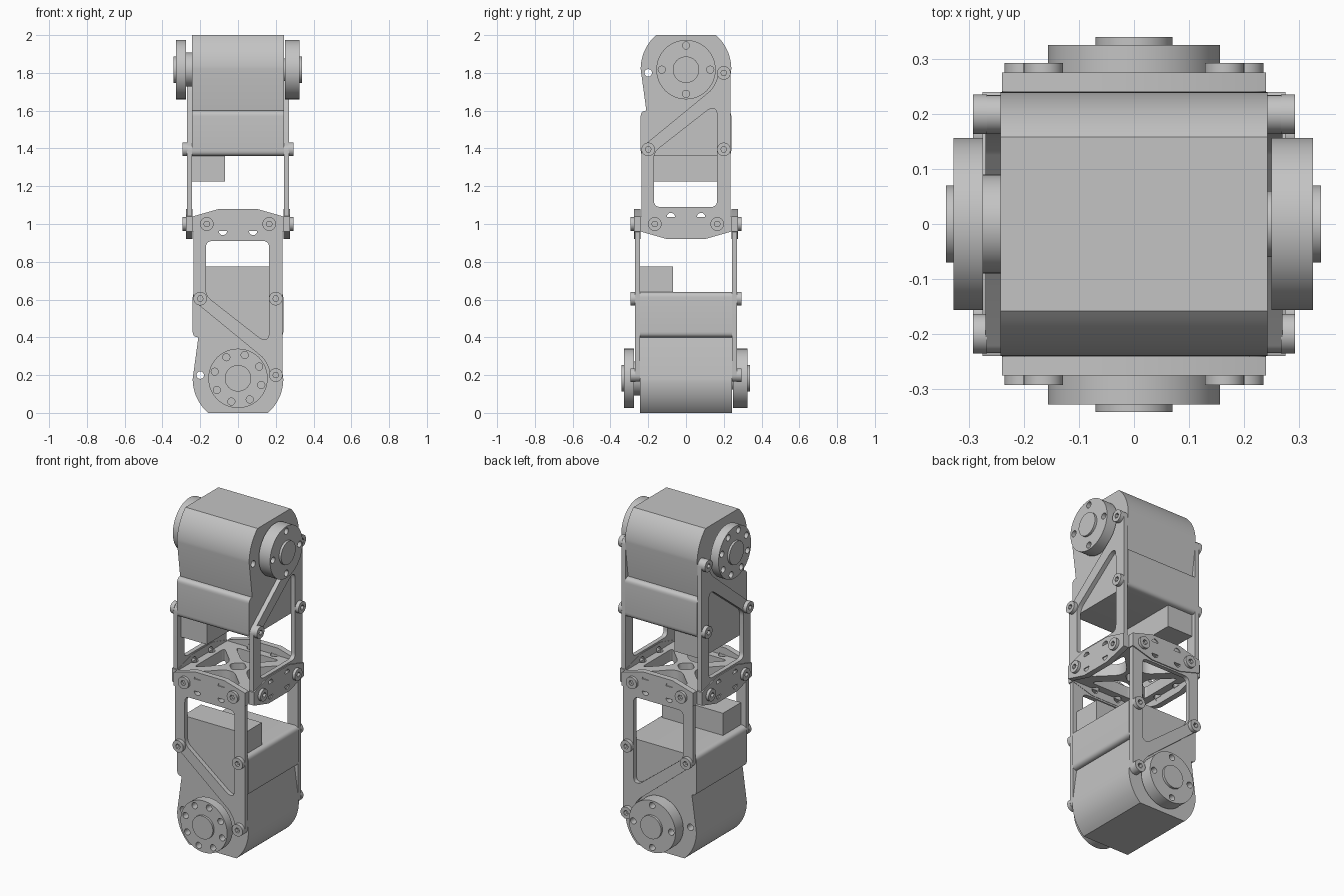
import bpy, bmesh
from math import sin, cos, radians, asin, degrees
from mathutils import Vector, Matrix

cube = bpy.data.objects.get("Cube")
if cube:
    bpy.data.objects.remove(cube, do_unlink=True)

grey = bpy.data.materials.new("light_grey")
grey.use_nodes = True
grey.diffuse_color = (0.55, 0.55, 0.55, 1)
grey.node_tree.nodes["Principled BSDF"].inputs["Base Color"].default_value = grey.diffuse_color


def arc(cx, cy, r, a0, a1, n=12):
    steps = [radians(a0 + (a1 - a0) * i / n) for i in range(n + 1)]
    return [(cx + r * cos(a), cy + r * sin(a)) for a in steps]


def circle(cx, cy, r, n=32):
    return arc(cx, cy, r, 0, 360, n)[:-1]


def rounded(points, r, n=6):
    """Soften every corner of a polygon."""
    out = []
    for i, p in enumerate(points):
        p, a, b = Vector(p), Vector(points[i - 1]), Vector(points[(i + 1) % len(points)])
        s = p + (a - p).normalized() * min(r, (a - p).length * 0.45)
        e = p + (b - p).normalized() * min(r, (b - p).length * 0.45)
        for k in range(n + 1):
            t = k / n
            out.append(tuple(s * (1 - t) ** 2 + p * 2 * t * (1 - t) + e * t * t))
    return out


def slab(name, loops, near, far, frame):
    """Extrude an outline with holes from near to far along the frame's depth."""
    curve = bpy.data.curves.new(name, "CURVE")
    curve.dimensions = "2D"
    curve.fill_mode = "BOTH"
    curve.extrude = abs(far - near) / 2
    for loop in loops:
        spline = curve.splines.new("POLY")
        spline.points.add(len(loop) - 1)
        for point, (u, v) in zip(spline.points, loop):
            point.co = (u, v, 0, 1)
        spline.use_cyclic_u = True
    temp = bpy.data.objects.new(name + "_outline", curve)
    bpy.context.scene.collection.objects.link(temp)
    graph = bpy.context.evaluated_depsgraph_get()
    mesh = bpy.data.meshes.new_from_object(temp.evaluated_get(graph))
    bpy.data.objects.remove(temp, do_unlink=True)
    bpy.data.curves.remove(curve)

    bm = bmesh.new()
    bm.from_mesh(mesh)
    bmesh.ops.transform(bm, matrix=frame @ Matrix.Translation((0, 0, (near + far) / 2)), verts=bm.verts)
    bmesh.ops.remove_doubles(bm, verts=bm.verts, dist=1e-5)
    bmesh.ops.recalc_face_normals(bm, faces=bm.faces)
    bm.to_mesh(mesh)
    bm.free()
    mesh.materials.clear()
    mesh.materials.append(grey)
    mesh.name = name
    obj = bpy.data.objects.new(name, mesh)
    bpy.context.scene.collection.objects.link(obj)
    bpy.ops.object.select_all(action="DESELECT")
    obj.select_set(True)
    bpy.context.view_layer.objects.active = obj
    bpy.ops.object.shade_smooth_by_angle(angle=radians(30))
    return obj


# Motor housing outline: round end cut flat, small fillets at the inner end
cut = -degrees(asin(0.18 / 0.24))
top = rounded([(-0.24, 0.4), (-0.24, 0.64), (0.24, 0.64), (0.24, 0.4)], 0.03)
housing = top + arc(0, 0.18, 0.24, 0, cut) + arc(0, 0.18, 0.24, 180 - cut, 180)
housing_hole = circle(-0.2, 0.2, 0.02, 20)

# Side frame outline: long leg, diagonal strut hugging the disc, window
frame_outline = ([(-0.235, 1.03), (0.235, 1.03)] + arc(0.2, 0.2, 0.035, 0, -180)
                 + arc(0, 0.18, 0.172, 12, 43) + arc(-0.2, 0.61, 0.035, -125, -180))
frame_window = rounded([(-0.17, 0.62), (0.13, 0.385), (0.165, 0.395),
                        (0.165, 0.91), (-0.17, 0.91)], 0.035)

# Hexagonal end bracket with half-round holes
bracket = [(-0.24, 0.96), (-0.1, 0.92), (0.1, 0.92), (0.24, 0.96),
           (0.24, 1.04), (0.1, 1.08), (-0.1, 1.08), (-0.24, 1.04)]
bracket_holes = [arc(u, 1 + s * 0.037, 0.022, 0, s * 180) for u in (-0.08, 0.08) for s in (-1, 1)]

screw_spots = [(0.2, 0.2), (0.2, 0.605), (-0.2, 0.605), (-0.165, 1.0), (0.165, 1.0)]


def disc_stack(name, frame, hub_r, start, face, end, holes, turn):
    """Output disc on its hub, with a ring of bolt holes and a raised cap."""
    ring = [circle(*arc(0, 0.183, 0.128, turn, turn + 360, holes)[i], 0.019, 16) for i in range(holes)]
    slab(name + "_hub", [circle(0, 0.183, hub_r, 48)], 0.235, start, frame)
    slab(name + "_disc", [circle(0, 0.183, 0.157, 64)] + ring, start, face, frame)
    slab(name + "_cap", [circle(0, 0.183, 0.07, 48)], face, end, frame)


# Two identical joints, the upper one inverted and turned a quarter
lower = Matrix(((1, 0, 0, 0), (0, 0, 1, 0), (0, 1, 0, 0), (0, 0, 0, 1)))
upper = Matrix(((0, 0, 1, 0), (1, 0, 0, 0), (0, -1, 0, 2), (0, 0, 0, 1)))
for level, base in (("lower", lower), ("upper", upper)):
    slab(level + "_motor_housing", [housing, housing_hole], -0.243, 0.243, base)
    connector = [(-0.2, 0.63), (0.21, 0.63), (0.21, 0.775), (-0.2, 0.775)]
    slab(level + "_connector_block", [connector], -0.243, -0.07, base)
    for side, sign in (("near", -1), ("far", 1)):
        part = level + "_" + side
        frame = base @ Matrix.Diagonal((1, 1, sign, 1))
        slab(part + "_side_frame", [frame_outline, frame_window] + bracket_holes, 0.243, 0.27, frame)
        slab(part + "_bracket", [bracket] + bracket_holes, 0.241, 0.276, frame)
        for i, (u, v) in enumerate(screw_spots):
            slab(f"{part}_screw_{i + 1}", [circle(u, v, 0.036), circle(u, v, 0.016, 6)], 0.268, 0.293, frame)
        if sign < 0:
            disc_stack(part, frame, 0.09, 0.275, 0.329, 0.342, 8, -16)
        else:
            disc_stack(part, frame, 0.06, 0.25, 0.326, 0.34, 4, 0)

# Central truss plate: notched edges, four triangular openings and a middle opening
edge = [(-0.24, -0.24)]
for u in (-0.08, 0.08):
    edge += arc(u, -0.24, 0.024, 180, 0, 8)
plate, openings = [], [rounded([(-0.06, 0), (0, -0.06), (0.06, 0), (0, 0.06)], 0.03)]
for k in range(4):
    turn = Matrix.Rotation(radians(90 * k), 2)
    plate += [tuple(turn @ Vector(p)) for p in edge]
    triangle = [(-0.15, -0.195), (0.15, -0.195), (0.03, -0.075), (-0.03, -0.075)]
    openings.append(rounded([tuple(turn @ Vector(p)) for p in triangle], 0.035))
slab("central_truss_plate", [plate] + openings, 0.965, 1.035, Matrix.Identity(4))
